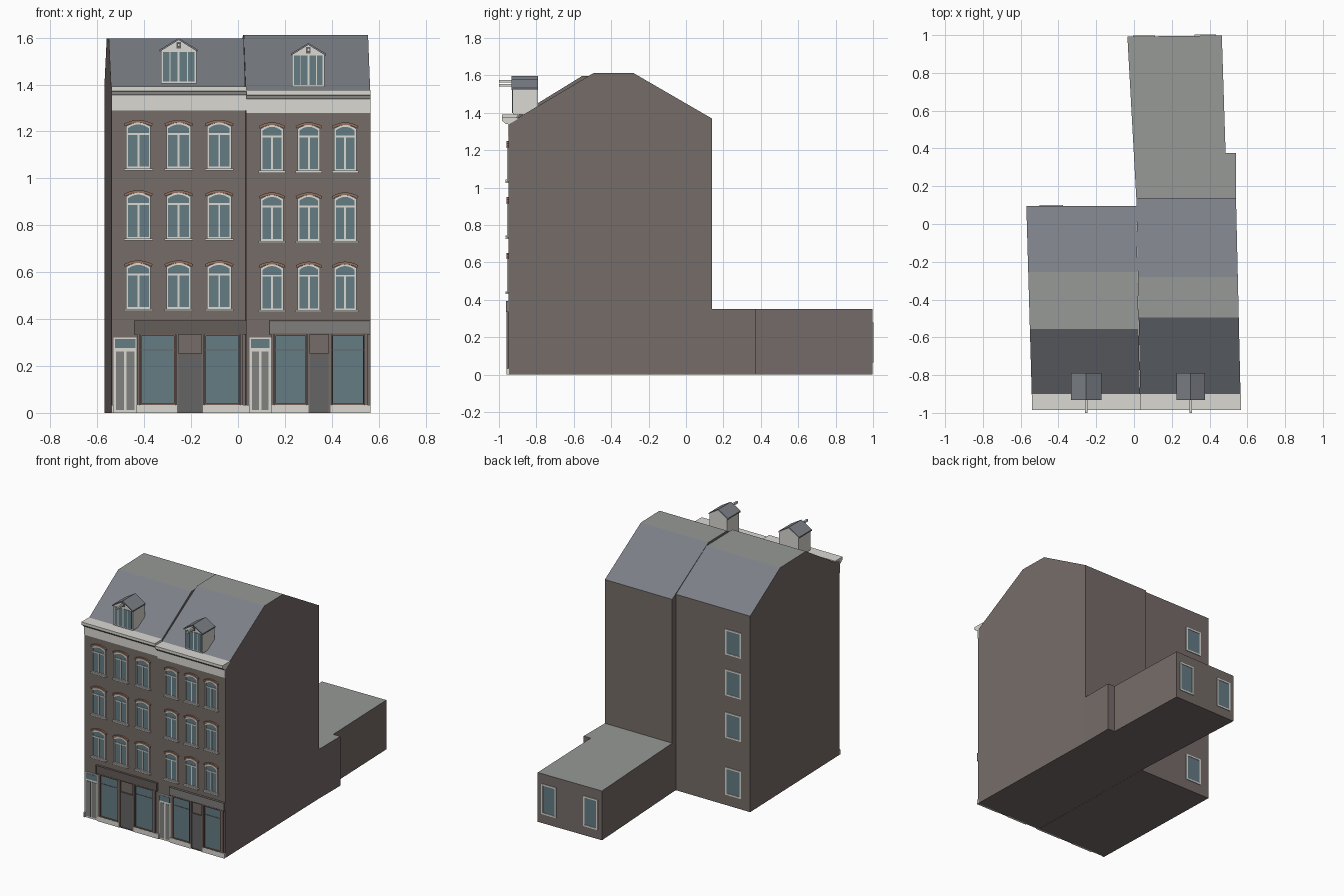
import bpy, bmesh

if "Cube" in bpy.data.objects:
    bpy.data.objects.remove(bpy.data.objects["Cube"])

W = -0.948  # front wall plane
COL = dict(brick=(0.18, 0.15, 0.14), slate=(0.2, 0.215, 0.24), flat=(0.31, 0.32, 0.31),
           white=(0.7, 0.69, 0.65), glass=(0.13, 0.2, 0.23), arch=(0.3, 0.16, 0.11),
           door=(0.13, 0.13, 0.13), panel=(0.22, 0.22, 0.21), sign_l=(0.13, 0.11, 0.1),
           sign_r=(0.22, 0.21, 0.2), timber=(0.2, 0.12, 0.09))
MATS = {}
for key, c in COL.items():
    MATS[key] = bpy.data.materials.new(key)
    MATS[key].diffuse_color = (*c, 1)
KEYS = list(COL)


class Part:
    """Collects coloured solids into one named object."""
    def __init__(self, name):
        self.name, self.bm = name, bmesh.new()

    def loft(self, a, b, mat):
        va, vb = [[self.bm.verts.new(p) for p in q] for q in (a, b)]
        n = len(a)
        faces = [self.bm.faces.new(va), self.bm.faces.new(vb[::-1])]
        for i in range(n):
            j = (i + 1) % n
            faces.append(self.bm.faces.new((va[j], va[i], vb[i], vb[j])))
        for f in faces:
            f.material_index = KEYS.index(mat)
        return faces

    def prism(self, pts, y0, y1, mat):
        return self.loft([(x, y0, z) for x, z in pts], [(x, y1, z) for x, z in pts], mat)

    def box(self, x0, x1, z0, z1, y0, y1, mat):
        return self.prism([(x0, z0), (x1, z0), (x1, z1), (x0, z1)], y0, y1, mat)

    def ring(self, outer, inner, y0, y1, mat):
        loops = [[self.bm.verts.new((x, y, z)) for x, z in pts]
                 for pts, y in ((outer, y0), (inner, y0), (inner, y1), (outer, y1))]
        n = len(outer)
        for k in range(4):
            p, q = loops[k], loops[(k + 1) % 4]
            for i in range(n):
                j = (i + 1) % n
                f = self.bm.faces.new((p[i], p[j], q[j], q[i]))
                f.material_index = KEYS.index(mat)

    def frame(self, x0, x1, z0, z1, t, y0, y1, mat):
        self.ring(rect(x0, x1, z0, z1), rect(x0 + t, x1 - t, z0 + t, z1 - t), y0, y1, mat)

    def done(self):
        bmesh.ops.recalc_face_normals(self.bm, faces=self.bm.faces)
        me = bpy.data.meshes.new(self.name)
        self.bm.to_mesh(me)
        self.bm.free()
        for k in KEYS:
            me.materials.append(MATS[k])
        bpy.context.collection.objects.link(bpy.data.objects.new(self.name, me))


def rect(x0, x1, z0, z1):
    return [(x0, z0), (x1, z0), (x1, z1), (x0, z1)]


def arc(cx, hw, z, rise, n=8):
    ts = [1 - 2 * i / n for i in range(n + 1)]
    return [(cx + hw * t, z + rise * (1 - t * t)) for t in ts]


def body(name, left, right, profile):
    """House shell: y/z profile lofted between two slightly skewed party walls."""
    p = Part(name)
    y0, y1 = profile[0][0], profile[-1][0]
    side = lambda s: [(s[0] + (s[1] - s[0]) * (y - y0) / (y1 - y0), y, z) for y, z in profile]
    faces = p.loft(side(left), side(right), 'brick')
    for f in faces[2:]:
        f.normal_update()
        if f.calc_center_median().z > 1.3 and abs(f.normal.z) > 0.1:
            f.material_index = KEYS.index('flat' if abs(f.normal.z) > 0.97 else 'slate')
    p.done()


def arched_window(name, cx, w, z0, h):
    p, rise, t, hw = Part(name), 0.016, 0.008, w / 2
    zs = z0 + h - rise
    outer = [(cx - hw, z0), (cx + hw, z0)] + arc(cx, hw, zs, rise)
    inner = [(cx - hw + t, z0 + t), (cx + hw - t, z0 + t)] + arc(cx, hw - t, zs - t, rise)
    p.ring(outer, inner, W - 0.009, W + 0.002, 'white')
    p.prism(inner, W - 0.003, W + 0.002, 'glass')
    zt = z0 + h * 0.75
    p.box(cx - hw + t, cx + hw - t, zt - 0.004, zt + 0.004, W - 0.007, W, 'white')
    p.box(cx - 0.004, cx + 0.004, z0 + t, zt, W - 0.006, W, 'white')
    p.box(cx - hw - 0.009, cx + hw + 0.009, z0 - 0.008, z0 + 0.001, W - 0.016, W, 'white')
    p.prism(arc(cx, hw + 0.005, zs, rise) + arc(cx, hw + 0.008, zs + 0.011, rise)[::-1],
            W - 0.012, W + 0.002, 'arch')
    p.done()


def rear_window(name, x0, x1, z0, z1, y):
    p = Part(name)
    p.frame(x0, x1, z0, z1, 0.011, y - 0.01, y + 0.005, 'white')
    p.box(x0 + 0.011, x1 - 0.011, z0 + 0.011, z1 - 0.011, y - 0.01, y + 0.002, 'glass')
    p.done()


def cornice(name, x0, x1, top, frieze_z):
    p = Part(name)
    prof = [(-0.9, top), (-0.984, top), (-0.984, top - 0.02), (-0.974, top - 0.024),
            (-0.964, top - 0.037), (W + 0.002, top - 0.037), (-0.9, top - 0.01)]
    p.loft([(x0, y, z) for y, z in prof], [(x1, y, z) for y, z in prof], 'white')
    p.box(x0, x1, frieze_z, top - 0.034, W - 0.005, W + 0.002, 'white')
    p.done()


def dormer(name, cx, w, z0, eave, peak):
    p, hw, f, b = Part(name), w / 2, -0.925, -0.79
    p.prism([(cx - hw, z0), (cx + hw, z0), (cx + hw, eave), (cx, peak - 0.008), (cx - hw, eave)],
            f, b, 'white')
    for s in (-1, 1):  # roof slopes, casements
        e = cx + s * (hw + 0.006)
        p.prism([(cx, peak - 0.008), (cx, peak), (e, eave + 0.004), (e, eave - 0.005)],
                f - 0.008, b, 'slate')
        a, c = sorted((cx + s * 0.004, cx + s * (hw - 0.008)))
        p.box(a, c, z0 + 0.008, eave - 0.005, f - 0.003, f + 0.002, 'glass')
        m = cx + s * hw * 0.5
        p.box(m - 0.002, m + 0.002, z0 + 0.008, eave - 0.005, f - 0.005, f, 'white')
    # hoisting beam
    zb = peak - 0.03
    p.box(cx - 0.009, cx + 0.009, zb - 0.014, zb + 0.014, f - 0.004, f, 'door')
    p.box(cx - 0.006, cx + 0.006, zb - 0.006, zb + 0.008, -1.0, f, 'white')
    p.done()


def entrance(name, x0, x1):
    p, cx = Part(name), (x0 + x1) / 2
    p.box(x0, x1, 0, 0.322, W - 0.006, W + 0.002, 'white')
    p.box(x0 + 0.006, x1 - 0.006, 0.276, 0.315, W - 0.009, W, 'glass')
    for a, b in ((x0 + 0.009, cx - 0.006), (cx + 0.006, x1 - 0.009)):
        p.box(a, b, 0.012, 0.262, W - 0.009, W, 'panel')
    p.done()


def shopfront(name, windows, door, sign, sign_mat, plinths):
    p = Part(name)
    p.box(*sign, 0.334, 0.393, W - 0.013, W + 0.002, sign_mat)
    p.frame(sign[0], sign[1], 0.334, 0.393, 0.004, W - 0.015, W, 'sign_l')
    for x0, x1 in windows:
        p.box(x0, x1, 0.036, 0.33, W - 0.003, W + 0.002, 'glass')
        p.frame(x0 - 0.005, x1 + 0.005, 0.033, 0.334, 0.006, W - 0.012, W, 'timber')
        p.box(x0, x1, 0.267, 0.271, W - 0.006, W, 'door')
        for e in (x0 - 0.019, x1 + 0.007):  # pilasters
            p.box(e, e + 0.012, 0.0, 0.334, W - 0.011, W, 'brick')
    p.box(*door, 0, 0.25, W - 0.006, W + 0.002, 'door')
    p.frame(door[0] - 0.004, door[1] + 0.004, 0, 0.254, 0.006, W - 0.009, W, 'sign_l')
    for x0, x1 in plinths:
        p.box(x0, x1, 0, 0.034, W - 0.013, W + 0.002, 'white')
    p.done()


# House shells
body("left_house", (-0.54, -0.57), (0.032, 0.012),
     [(W, 0), (W, 1.38), (-0.9, 1.385), (-0.555, 1.597), (-0.255, 1.597), (0.095, 1.39), (0.095, 0)])
body("right_house", (0.034, 0.012), (0.565, 0.54),
     [(W, 0), (W, 1.367), (-0.9, 1.372), (-0.495, 1.612), (-0.28, 1.612), (0.138, 1.37), (0.138, 0)])

# Low rear extension
ext = Part("rear_extension")
plan = [(0.012, 0.138), (0.54, 0.138), (0.54, 0.375), (0.485, 0.375), (0.465, 0.998), (-0.035, 0.992)]
ext.loft([(x, y, 0) for x, y in plan], [(x, y, 0.35) for x, y in plan],
         'brick')[1].material_index = KEYS.index('flat')
ext.done()

# Front windows, three floors of three per house
for side, xs, w, zs in (("left", (-0.425, -0.253, -0.08), 0.105, (0.443, 0.743, 1.042)),
                        ("right", (0.145, 0.302, 0.457), 0.096, (0.438, 0.733, 1.032))):
    for i, cx in enumerate(xs):
        for j, z in enumerate(zs):
            arched_window(f"{side}_window_{j}_{i}", cx, w, z, 0.196)

# Rear windows
for i, (a, b) in enumerate(((0.075, 0.27), (0.48, 0.66), (0.78, 0.965), (1.07, 1.25))):
    rear_window(f"rear_window_{i}", -0.5, -0.375, a, b, 0.095)
for i, (a, b) in enumerate(((-0.005, 0.11), (0.32, 0.435))):
    rear_window(f"extension_window_{i}", a, b, 0.065, 0.28, 0.993 + 0.004 * i)

# Cornices and dormers
cornice("left_cornice", -0.54, 0.036, 1.392, 1.29)
cornice("right_cornice", 0.036, 0.566, 1.376, 1.278)
dormer("left_dormer", -0.253, 0.15, 1.405, 1.545, 1.598)
dormer("right_dormer", 0.3, 0.138, 1.39, 1.528, 1.577)

# Ground floor
entrance("left_entrance", -0.53, -0.432)
entrance("right_entrance", 0.05, 0.14)
shopfront("left_shopfront", ((-0.412, -0.272), (-0.137, 0.003)), (-0.257, -0.152), (-0.443, 0.036),
          'sign_l', ((-0.54, -0.53), (-0.432, -0.26), (-0.149, 0.05)))
shopfront("right_shopfront", ((0.16, 0.288), (0.405, 0.533)), (0.303, 0.392), (0.132, 0.565),
          'sign_r', ((0.14, 0.3), (0.395, 0.565)))

for m in bpy.data.materials:
    if m.users and not m.is_grease_pencil:
        m.use_nodes = True
        m.node_tree.nodes["Principled BSDF"].inputs["Base Color"].default_value = m.diffuse_color
